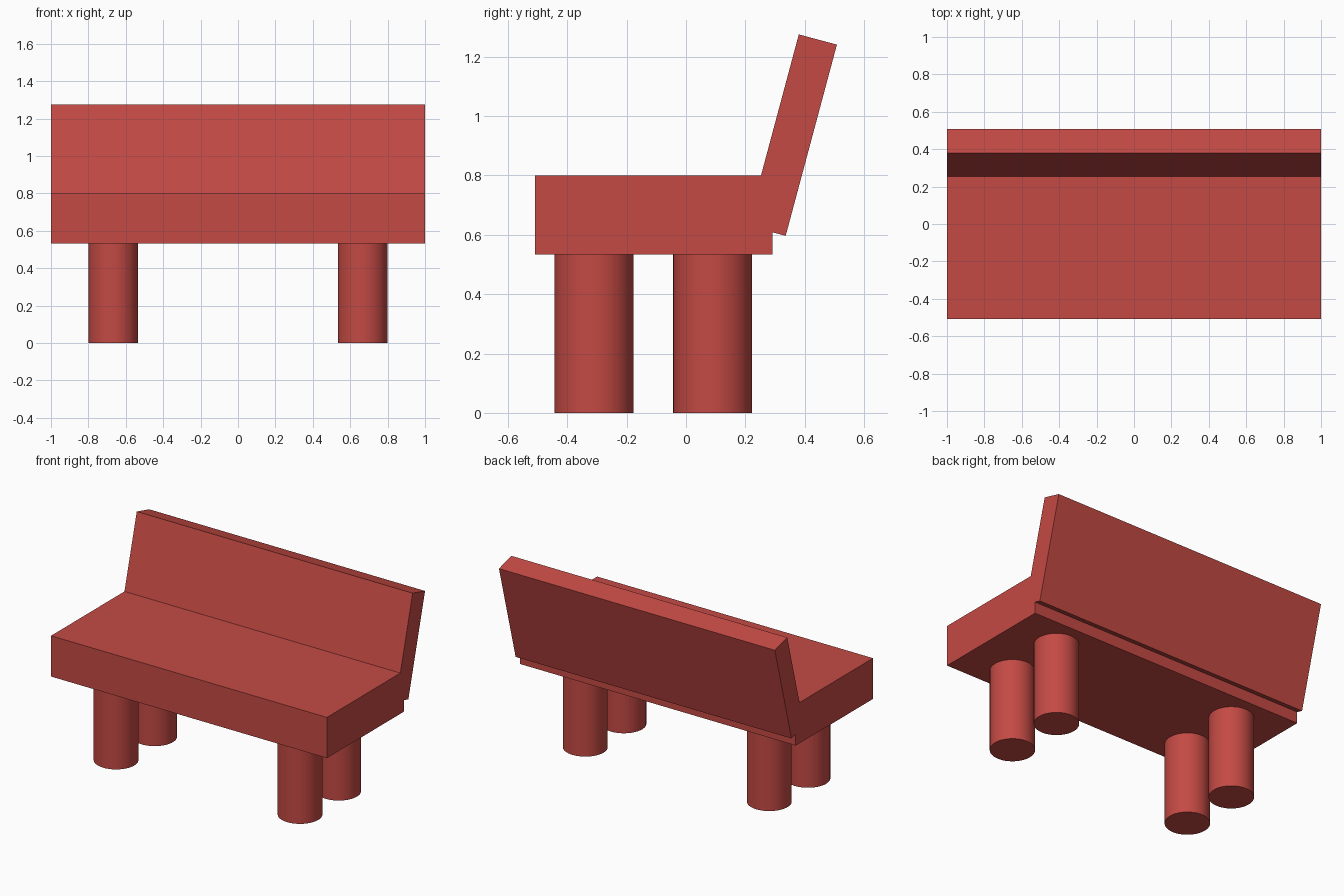
import bpy, math

if "Cube" in bpy.data.objects:
    bpy.data.objects.remove(bpy.data.objects["Cube"])

red = bpy.data.materials.new("bench red")
red.diffuse_color = (0.55, 0.068, 0.058, 1)
red.use_nodes = True
red.node_tree.nodes["Principled BSDF"].inputs["Base Color"].default_value = red.diffuse_color


def box(name, size, loc, tilt=0.0):
    bpy.ops.mesh.primitive_cube_add(size=1, location=loc, rotation=(tilt, 0, 0))
    ob = bpy.context.object
    ob.name = name
    ob.scale = size
    ob.data.materials.append(red)
    return ob


def leg(name, x, y):
    bpy.ops.mesh.primitive_cylinder_add(vertices=48, radius=0.133, depth=0.534,
                                        location=(x, y, 0.267))
    ob = bpy.context.object
    ob.name = name
    ob.data.materials.append(red)
    bpy.ops.object.shade_smooth_by_angle(angle=math.radians(30))


# Thick seat slab
box("seat", (2, 0.8, 0.267), (0, -0.108, 0.667))

# Backrest leaning back 15 degrees
box("backrest", (2, 0.133, 0.667), (0, 0.358, 0.936), math.radians(-15))

# Four round legs
for side, x in (("left", -0.667), ("right", 0.667)):
    for end, y in (("front", -0.31), ("back", 0.09)):
        leg(f"{end}_{side}_leg", x, y)
